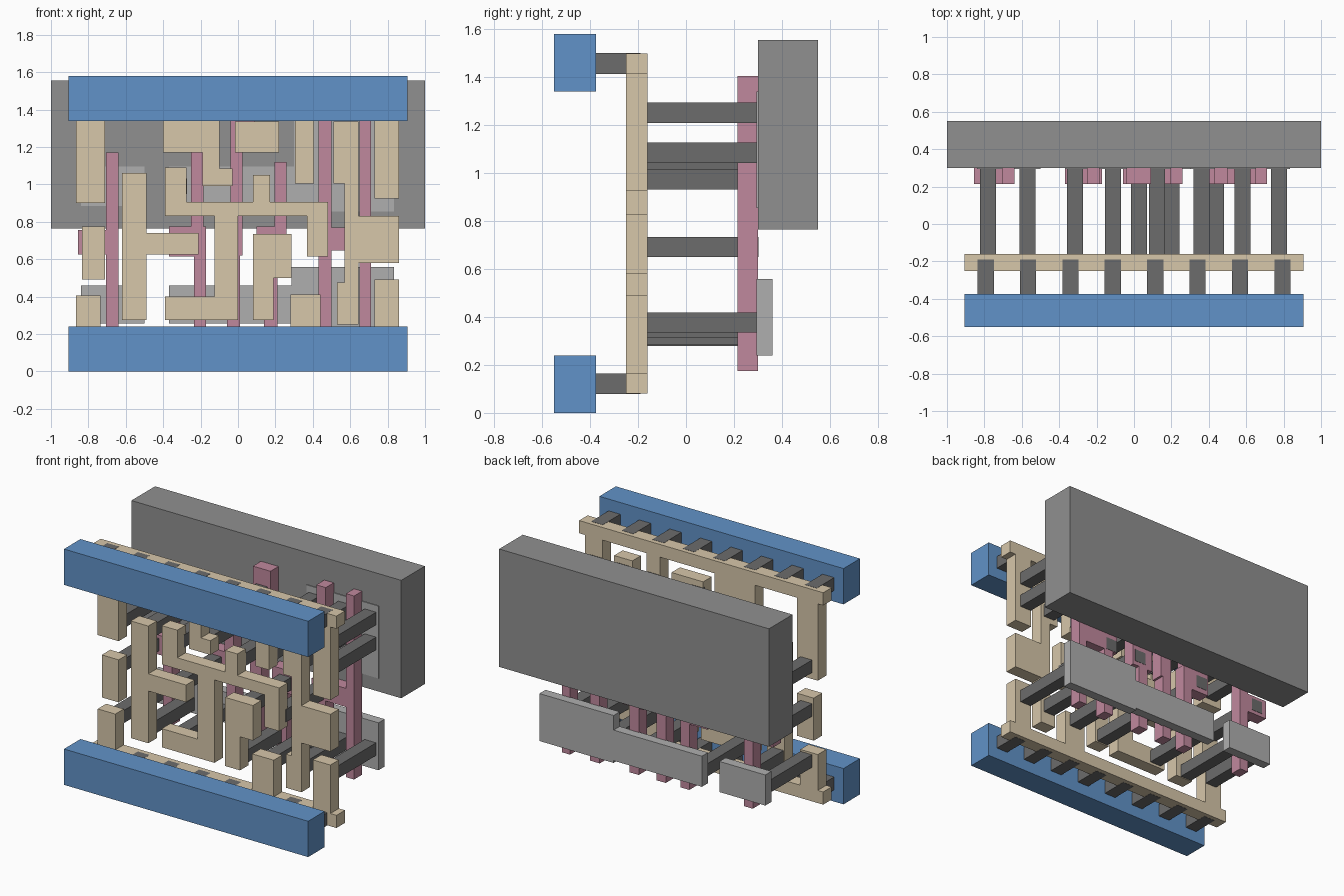
import bpy, bmesh, math


def material(name, rgb):
    m = bpy.data.materials.new(name)
    m.diffuse_color = (*rgb, 1)
    return m


BLUE = material("blue", (0.12, 0.29, 0.58))
TAN = material("tan", (0.68, 0.57, 0.40))
PINK = material("pink", (0.53, 0.25, 0.34))
DARK = material("dark_grey", (0.15, 0.15, 0.15))
MID = material("mid_grey", (0.28, 0.28, 0.28))
LIGHT = material("light_grey", (0.43, 0.43, 0.43))


def plate(name, rects, y0, y1, mat):
    """Union of (x0, x1, z0, z1) rectangles, extruded from y0 to y1."""
    xs = sorted({v for r in rects for v in r[:2]})
    zs = sorted({v for r in rects for v in r[2:]})
    bm = bmesh.new()
    verts = {}

    def vert(i, j):
        if (i, j) not in verts:
            verts[i, j] = bm.verts.new((xs[i], y0, zs[j]))
        return verts[i, j]

    for i in range(len(xs) - 1):
        for j in range(len(zs) - 1):
            cx, cz = (xs[i] + xs[i + 1]) / 2, (zs[j] + zs[j + 1]) / 2
            if any(a < cx < b and c < cz < d for a, b, c, d in rects):
                bm.faces.new((vert(i, j), vert(i + 1, j), vert(i + 1, j + 1), vert(i, j + 1)))
    ext = bmesh.ops.extrude_face_region(bm, geom=bm.faces[:], use_keep_orig=True)
    moved = [g for g in ext["geom"] if isinstance(g, bmesh.types.BMVert)]
    bmesh.ops.translate(bm, vec=(0, y1 - y0, 0), verts=moved)
    bmesh.ops.recalc_face_normals(bm, faces=bm.faces[:])
    bmesh.ops.dissolve_limit(bm, angle_limit=math.radians(1), verts=bm.verts[:], edges=bm.edges[:])
    me = bpy.data.meshes.new(name)
    bm.to_mesh(me)
    bm.free()
    me.materials.append(mat)
    ob = bpy.data.objects.new(name, me)
    bpy.context.collection.objects.link(ob)
    return ob


def contact(name, x, z, y0, y1, s=0.0425):
    plate(name, [(x - s, x + s, z - s, z + s)], y0, y1, DARK)


# Back block and front power rails
plate("back_well", [(-1, 1, 0.765, 1.555)], 0.30, 0.55, MID)
plate("lower_rail", [(-0.905, 0.905, 0, 0.24)], -0.55, -0.375, BLUE)
plate("upper_rail", [(-0.905, 0.905, 1.34, 1.58)], -0.55, -0.375, BLUE)

# Short contacts between the rails and the wiring layer
for i in range(8):
    for label, z in (("lower", 0.122), ("upper", 1.458)):
        contact(f"{label}_rail_contact", -0.793 + i * 0.2266, z, -0.375, -0.19, 0.0432)

# Tan wiring layer
wiring = {
    "upper_wire": [(-0.905, 0.905, 1.415, 1.50), (-0.865, -0.71, 0.90, 1.45),
                   (-0.40, -0.10, 1.17, 1.45), (-0.19, -0.10, 0.99, 1.2),
                   (-0.15, -0.03, 0.99, 1.085), (0.305, 0.405, 1.005, 1.45),
                   (0.73, 0.86, 0.925, 1.45)],
    "lower_wire": [(-0.905, 0.905, 0.08, 0.165), (-0.865, -0.735, 0.12, 0.405),
                   (0.28, 0.44, 0.12, 0.41), (0.73, 0.86, 0.12, 0.49)],
    "output_wire": [(0.51, 0.645, 1.005, 1.335), (0.57, 0.645, 0.25, 1.2),
                    (0.60, 0.86, 0.58, 0.83), (0.53, 0.645, 0.25, 0.475)],
    "left_pad_wire": [(-0.835, -0.71, 0.49, 0.775)],
    "tee_wire": [(-0.62, -0.49, 0.275, 1.06), (-0.55, -0.21, 0.625, 0.74)],
    "branch_wire": [(-0.39, -0.275, 0.83, 1.09), (-0.39, 0.48, 0.83, 0.905),
                    (0.08, 0.17, 0.85, 1.05), (0.37, 0.48, 0.615, 0.905),
                    (-0.125, 0.0, 0.275, 0.85), (-0.39, -0.1, 0.275, 0.40)],
    "hook_wire": [(0.08, 0.285, 0.50, 0.735), (0.08, 0.19, 0.275, 0.6)],
    "upper_pad_wire": [(-0.015, 0.22, 1.17, 1.335)],
}
for name, rects in wiring.items():
    plate(name, rects, -0.25, -0.16, TAN)

# Pink gate strips
gates = [
    [(-0.705, -0.64, 0.175, 1.17), (-0.855, -0.64, 0.625, 0.755)],
    [(-0.25, -0.185, 0.7, 1.17), (-0.37, -0.17, 0.615, 0.775), (-0.235, -0.17, 0.175, 0.7)],
    [(-0.04, 0.025, 0.7, 1.405), (-0.06, 0.025, 0.62, 0.80), (-0.06, 0.01, 0.175, 0.7),
     (-0.04, 0.09, 1.19, 1.405)],
    [(0.195, 0.26, 0.7, 1.12), (0.10, 0.26, 0.62, 0.775), (0.14, 0.21, 0.175, 0.7)],
    [(0.43, 0.50, 0.175, 1.405), (0.65, 0.71, 0.175, 1.405), (0.395, 0.71, 0.645, 0.77)],
]
for rects in gates:
    plate("gate_strip", rects, 0.215, 0.30, PINK)

# Light grey active plates, the upper ones nearly flush with the back block
plate("lower_left_plate", [(-0.84, -0.50, 0.255, 0.46)], 0.295, 0.36, LIGHT)
plate("lower_right_plate", [(-0.37, 0.30, 0.255, 0.46), (0.285, 0.835, 0.24, 0.558)], 0.295, 0.36, LIGHT)
plate("upper_left_plate", [(-0.84, -0.50, 0.885, 1.095)], 0.295, 0.36, LIGHT)
plate("upper_right_plate", [(-0.37, 0.31, 0.885, 1.095), (0.30, 0.835, 0.855, 1.34)], 0.295, 0.36, LIGHT)

# Long contacts from the wiring back to the plates
plate_contacts = [(-0.78, 0.985), (-0.57, 0.975), (-0.315, 0.99), (-0.113, 1.035), (0.123, 0.975),
                  (0.36, 1.085), (0.36, 1.252), (0.58, 1.085), (0.58, 1.252), (0.775, 1.085),
                  (0.775, 1.252), (-0.78, 0.35), (-0.57, 0.322), (-0.315, 0.335), (0.13, 0.325),
                  (0.36, 0.355), (0.58, 0.377), (0.775, 0.377)]
for x, z in plate_contacts:
    contact("plate_contact", x, z, -0.18, 0.298)

# Long contacts from the wiring to the gate strips
for x, z in [(-0.78, 0.692), (-0.315, 0.692), (0.2, 0.692), (0.44, 0.692), (0.027, 1.252)]:
    contact("gate_contact", x, z, -0.18, 0.302)
